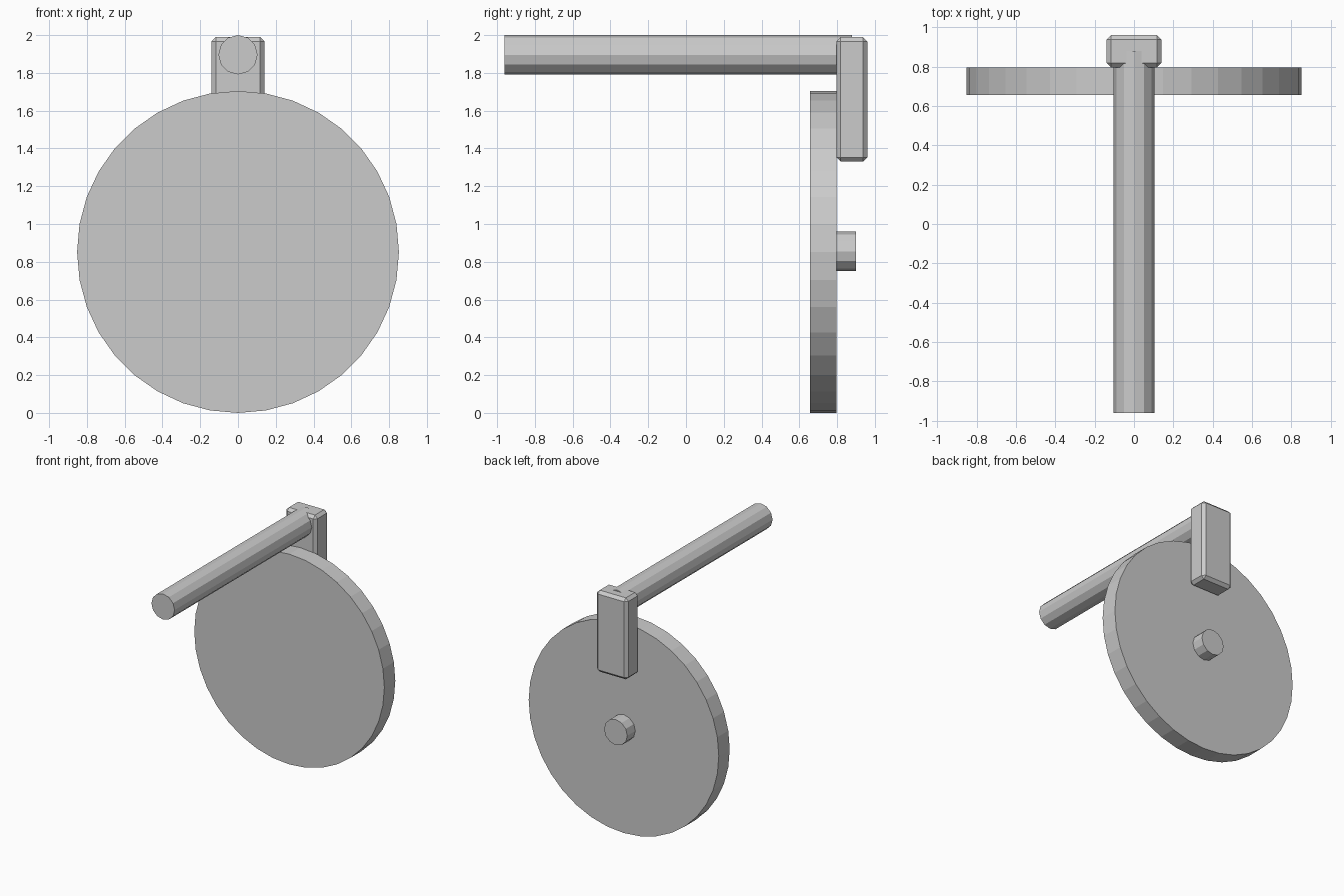
import bpy, math

if "Cube" in bpy.data.objects:
    bpy.data.objects.remove(bpy.data.objects["Cube"])


def cylinder_y(name, sides, radius, y0, y1, z):
    """Flat-shaded cylinder lying along the y axis."""
    bpy.ops.mesh.primitive_cylinder_add(
        vertices=sides, radius=radius, depth=y1 - y0,
        location=(0, (y0 + y1) / 2, z), rotation=(math.pi / 2, 0, 0))
    bpy.context.object.name = name
    return bpy.context.object


# Large round disc
cylinder_y("disc", 36, 0.852, 0.657, 0.797, 0.852)

# Hub peg on the back of the disc
cylinder_y("hub_peg", 12, 0.104, 0.77, 0.90, 0.855)

# Long rod reaching forward from the bracket
cylinder_y("rod", 12, 0.104, -0.96, 0.88, 1.896)

# Chamfered bracket joining rod and disc
bpy.ops.mesh.primitive_cube_add(size=1, location=(0, 0.878, 1.66))
bracket = bpy.context.object
bracket.name = "bracket"
bracket.scale = (0.28, 0.164, 0.66)
bpy.ops.object.transform_apply(location=False, rotation=False, scale=True)
bevel = bracket.modifiers.new("chamfer", "BEVEL")
bevel.width = 0.023
bevel.segments = 1
